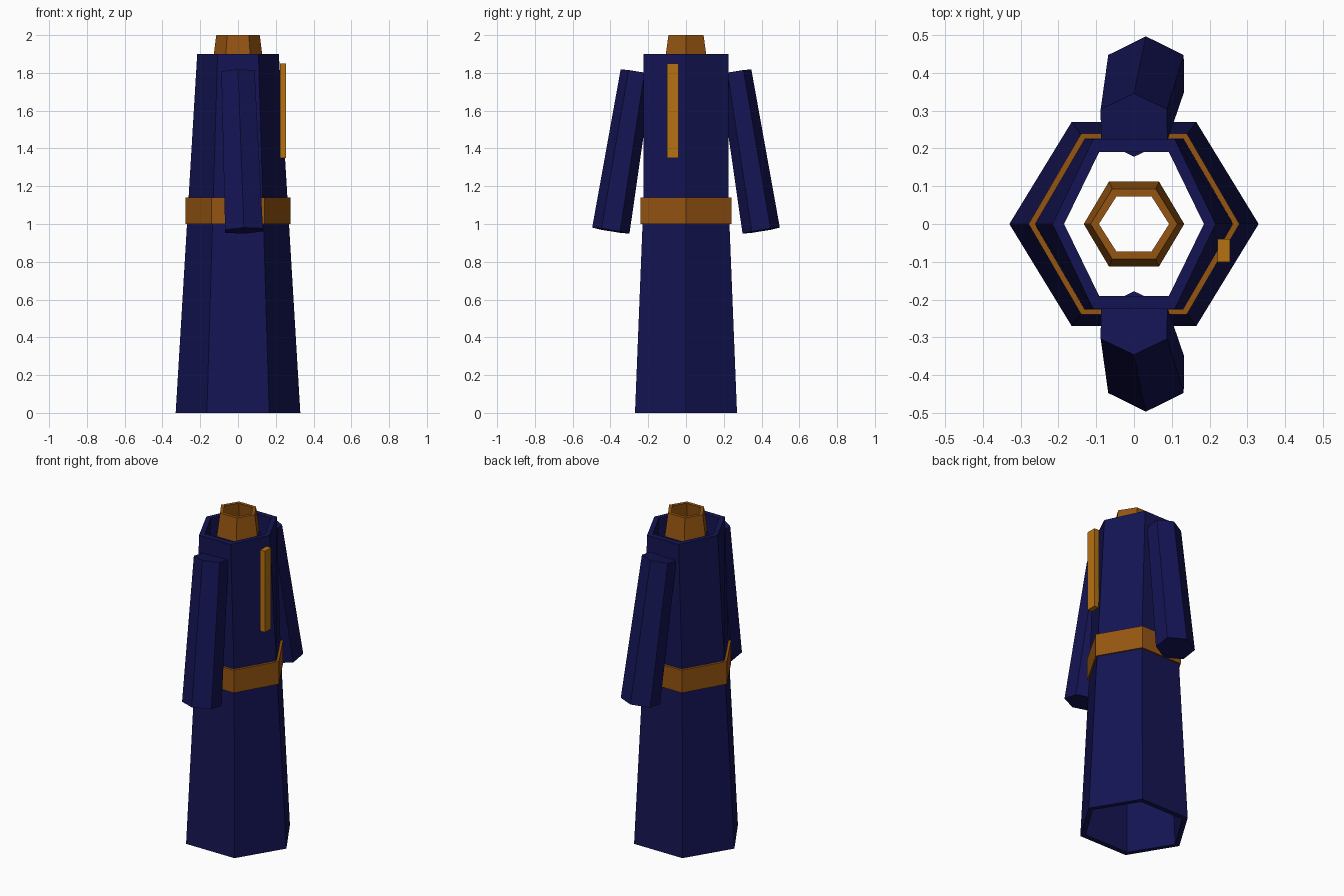
import bpy
import bmesh
import math
from mathutils import Vector

if "Cube" in bpy.data.objects:
    bpy.data.objects.remove(bpy.data.objects["Cube"])

SIDES = 6
FLAT = math.sin(math.pi / 3)  # half-depth of a unit hexagon


def material(name, rgb):
    m = bpy.data.materials.new(name)
    m.diffuse_color = (*rgb, 1)
    m.use_nodes = True
    m.node_tree.nodes["Principled BSDF"].inputs["Base Color"].default_value = m.diffuse_color
    return m


NAVY = material("navy cloth", (0.007, 0.007, 0.088))
BROWN = material("bronze trim", (0.30, 0.09, 0.006))
GOLD = material("gold trim", (0.46, 0.165, 0.006))


def finish(name, bm, mat):
    bmesh.ops.recalc_face_normals(bm, faces=bm.faces)
    mesh = bpy.data.meshes.new(name)
    bm.to_mesh(mesh)
    bm.free()
    mesh.materials.append(mat)
    obj = bpy.data.objects.new(name, mesh)
    bpy.context.collection.objects.link(obj)
    return obj


def bridge(bm, a, b):
    for i in range(SIDES):
        j = (i + 1) % SIDES
        bm.faces.new((a[i], a[j], b[j], b[i]))


def hex_tube(name, profile, mat):
    """Hollow hexagonal tube; profile is a closed loop of (half x, half y, z)."""
    bm = bmesh.new()
    rings = []
    for hx, hy, z in profile:
        rings.append([bm.verts.new((hx * math.cos(k * math.pi / 3),
                                    hy / FLAT * math.sin(k * math.pi / 3), z))
                      for k in range(SIDES)])
    for k, ring in enumerate(rings):
        bridge(bm, ring, rings[(k + 1) % len(rings)])
    return finish(name, bm, mat)


def sleeve(name, side):
    """Solid flared hexagonal sleeve leaning outwards and slightly to +x."""
    top, bottom = Vector((0, 0.262, 1.805)), Vector((0.032, 0.398, 0.965))
    axis = (top - bottom).normalized()
    u = Vector((0, 1, 0)).cross(axis).normalized()
    v = axis.cross(u)
    bm = bmesh.new()
    rings = []
    for centre, hu, hv in ((bottom, 0.10, 0.10), (top, 0.088, 0.085)):
        ring = []
        for k in range(SIDES):
            a = math.pi / 2 + k * math.pi / 3
            p = centre + u * (hu / FLAT * math.cos(a)) + v * (hv * math.sin(a))
            ring.append(bm.verts.new((p.x, p.y * side, p.z)))
        rings.append(ring)
        bm.faces.new(ring)
    bridge(bm, *rings)
    return finish(name, bm, NAVY)


# Robe: flared skirt and torso, open at both ends
hex_tube("robe", [(0.33, 0.27, 0), (0.264, 0.226, 1.1), (0.216, 0.225, 1.9),
                  (0.185, 0.19, 1.9), (0.234, 0.192, 1.1), (0.30, 0.24, 0)], NAVY)

# Belt and collar
hex_tube("belt", [(0.279, 0.24, 1.0), (0.279, 0.24, 1.14),
                  (0.25, 0.215, 1.14), (0.25, 0.215, 1.0)], BROWN)
hex_tube("collar", [(0.133, 0.112, 1.86), (0.115, 0.093, 2.0),
                    (0.093, 0.073, 2.0), (0.111, 0.092, 1.86)], BROWN)

# Sleeves, mirrored across y
sleeve("front_sleeve", -1)
sleeve("back_sleeve", 1)

# Vertical chest strip
bm = bmesh.new()
bmesh.ops.create_cube(bm, size=1)
for vert in bm.verts:
    vert.co = (0.238 + vert.co.x * 0.033, -0.07 + vert.co.y * 0.06, 1.6 + vert.co.z * 0.5)
finish("chest_strip", bm, GOLD)
